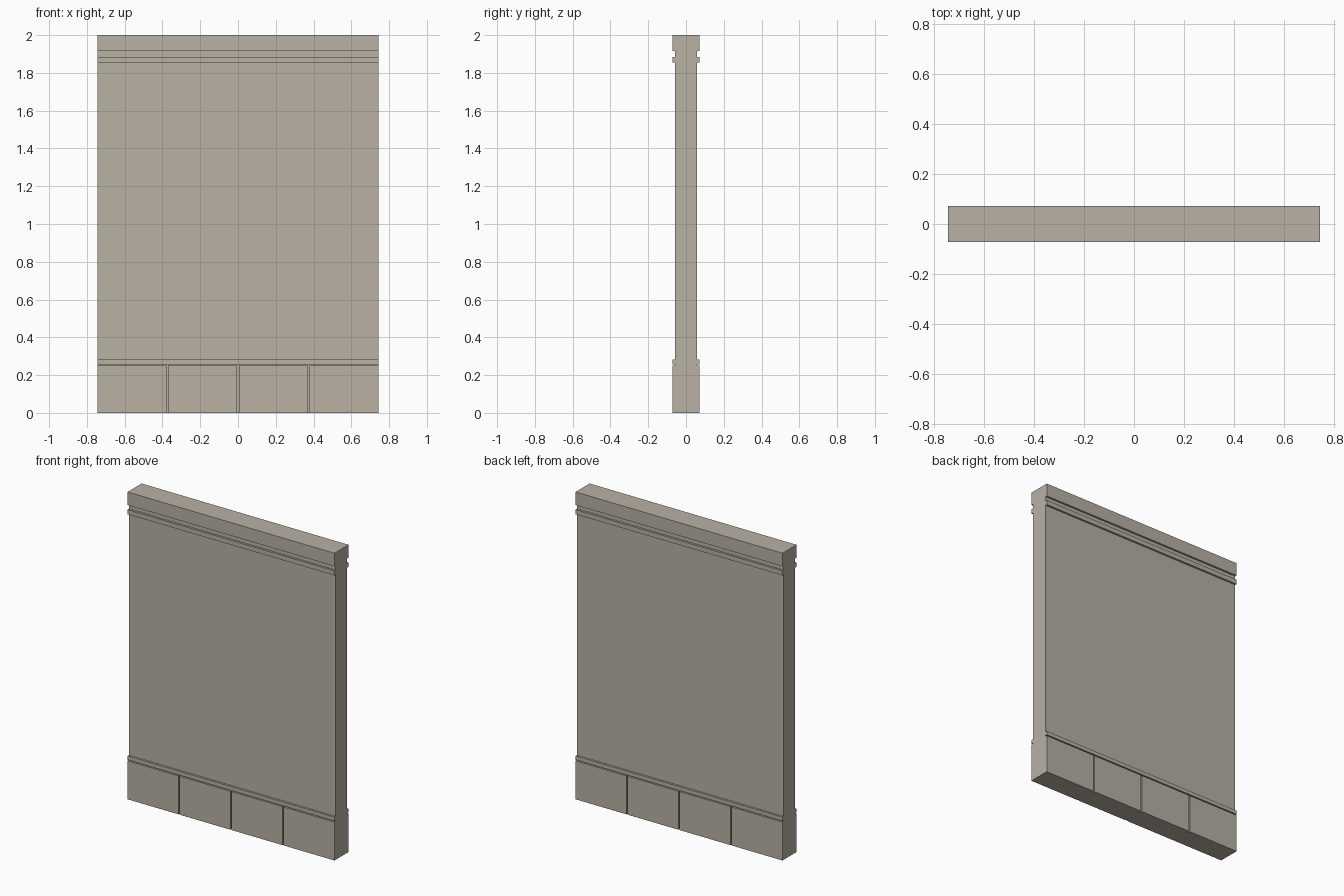
import bpy

if "Cube" in bpy.data.objects:
    bpy.data.objects.remove(bpy.data.objects["Cube"])

W = 1.49          # wall width
CORE = 0.118      # wall thickness
TRIM = 0.144      # thickness over trim
stone = bpy.data.materials.new("warm grey stone")
stone.diffuse_color = (0.48, 0.44, 0.37, 1)
stone.use_nodes = True
stone.node_tree.nodes["Principled BSDF"].inputs["Base Color"].default_value = stone.diffuse_color


def box(name, x0, x1, y0, y1, z0, z1):
    bpy.ops.mesh.primitive_cube_add(
        size=1, location=((x0 + x1) / 2, (y0 + y1) / 2, (z0 + z1) / 2))
    o = bpy.context.object
    o.name = name
    o.scale = (x1 - x0, y1 - y0, z1 - z0)
    bpy.ops.object.transform_apply(location=False, rotation=False, scale=True)
    o.data.materials.append(stone)
    return o


def full_box(name, depth, z0, z1):
    return box(name, -W / 2, W / 2, -depth / 2, depth / 2, z0, z1)


def trim_pair(name, x0, x1, z0, z1):
    # Matching plates on front and back of the wall
    for side, s in (("front", -1), ("back", 1)):
        y0, y1 = sorted((s * CORE / 2, s * TRIM / 2))
        box(f"{name}_{side}", x0, x1, y0, y1, z0, z1)


# Wall core and cap
full_box("wall_panel", CORE, 0, 1.915)
full_box("top_cap", TRIM, 1.915, 2.0)

# Horizontal mouldings
trim_pair("upper_moulding", -W / 2, W / 2, 1.855, 1.885)
trim_pair("lower_moulding", -W / 2, W / 2, 0.257, 0.282)

# Base blocks separated by narrow joints
GAP = 0.008
n = 4
pitch = (W + GAP) / n
for i in range(n):
    x = -W / 2 + i * pitch
    trim_pair(f"base_block_{i + 1}", x, x + pitch - GAP, 0, 0.25)
